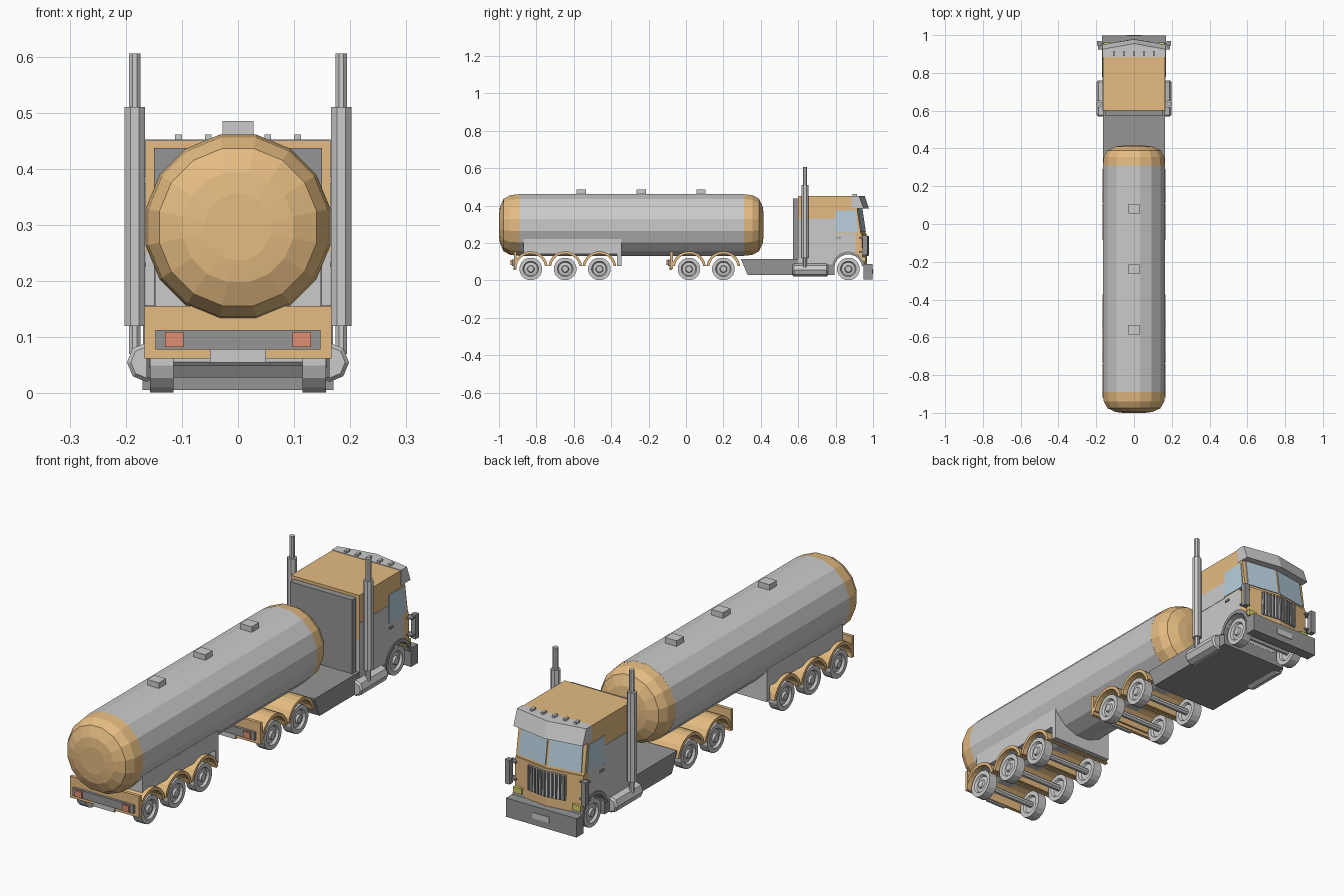
import bpy, bmesh
from math import sin, cos, pi, radians

if "Cube" in bpy.data.objects:
    bpy.data.objects.remove(bpy.data.objects["Cube"])


def material(name, rgb):
    m = bpy.data.materials.new(name)
    m.diffuse_color = (*rgb, 1)
    m.use_nodes = True
    m.node_tree.nodes["Principled BSDF"].inputs["Base Color"].default_value = m.diffuse_color
    return m


ORANGE = material("orange_paint", (0.78, 0.5, 0.22))
GLASS = material("glass", (0.48, 0.63, 0.74))
RED = material("red_lamp", (0.75, 0.28, 0.17))
YELLOW = material("yellow_lamp", (0.7, 0.62, 0.15))
DARK = material("dark_grey", (0.3, 0.3, 0.3))


def loft(name, rings, mat=None, mirror=False):
    """Skin a stack of equal rings and cap both ends."""
    bm = bmesh.new()
    vs = [[bm.verts.new(p) for p in ring] for ring in rings]
    n = len(rings[0])
    for a, b in zip(vs, vs[1:]):
        for i in range(n):
            j = (i + 1) % n
            bm.faces.new((a[i], a[j], b[j], b[i]))
    bm.faces.new(vs[0][::-1])
    bm.faces.new(vs[-1])
    bmesh.ops.recalc_face_normals(bm, faces=bm.faces)
    me = bpy.data.meshes.new(name)
    bm.to_mesh(me)
    bm.free()
    ob = bpy.data.objects.new(name, me)
    bpy.context.collection.objects.link(ob)
    if mat:
        me.materials.append(mat)
    if mirror:
        ob.modifiers.new("mirror", "MIRROR")
    return ob


def box(name, x, y, z, mat=None, mirror=False):
    return loft(name, [[(x[0], y[0], k), (x[1], y[0], k), (x[1], y[1], k), (x[0], y[1], k)]
                       for k in z], mat, mirror)


def side_prism(name, pts, x, mat=None, mirror=False):
    return loft(name, [[(k, y, z) for y, z in pts] for k in x], mat, mirror)


def v_block(name, w, yb, low, high, mat=None):
    """Block with a V-shaped front; low and high are (z, side y, centre y)."""
    return loft(name, [[(-w, yb, z), (w, yb, z), (w, ys, z), (0, yc, z), (-w, ys, z)]
                       for z, ys, yc in (low, high)], mat)


def lathe(name, profile, axis, centre, n, mat=None, mirror=False, phase=0.5):
    """Revolve (position along axis, radius) pairs about an axis."""
    rings = []
    for a, r in profile:
        ring = []
        for i in range(n):
            t = 2 * pi * (i + phase) / n
            u, v = centre[0] + r * cos(t), centre[1] + r * sin(t)
            ring.append({"X": (a, u, v), "Y": (u, a, v), "Z": (u, v, a)}[axis])
        rings.append(ring)
    return loft(name, rings, mat, mirror)


def arch(name, y, r0, r1, x, mat=None, mirror=False):
    def arc(r):
        return [(y + r * cos(radians(8 + 16.4 * i)), 0.065 + r * sin(radians(8 + 16.4 * i)))
                for i in range(11)]
    return side_prism(name, arc(r1) + arc(r0)[::-1], x, mat, mirror)


# Tank barrel, domed ends and hatches
TC = (0, 0.296)
lathe("tank_barrel", [(-0.89, 0.168), (0.31, 0.168)], "Y", TC, 16)
dome = [(0, 0.168), (0.05, 0.163), (0.085, 0.143), (0.105, 0.1), (0.11, 0.06)]
lathe("tank_rear_dome", [(-0.89 - a, r) for a, r in dome], "Y", TC, 16, ORANGE)
lathe("tank_front_dome", [(0.305 + a, r) for a, r in dome], "Y", TC, 16, ORANGE)
for y in (0.08, -0.24, -0.56):
    box("tank_hatch", (-0.028, 0.028), (y - 0.025, y + 0.025), (0.44, 0.485))

# Trailer skirt
side_prism("trailer_skirt", [(-0.87, 0.14), (-0.87, 0.22), (-0.345, 0.22), (-0.345, 0.078),
                             (-0.368, 0.078), (-0.368, 0.14)], (-0.148, 0.148))

# Wheels, axles and mudguards
rim = [(0.125, 0.012), (0.125, 0.036), (0.115, 0.042), (0.115, 0.061), (0.157, 0.061),
       (0.157, 0.042), (0.147, 0.036), (0.15, 0.02), (0.158, 0.016), (0.158, 0.008)]
for y in (-0.83, -0.646, -0.463, 0.016, 0.2, 0.868):
    lathe("wheel", rim, "X", (y, 0.061), 16, None, True)
    lathe("axle", [(-0.127, 0.014), (0.127, 0.014)], "X", (y, 0.061), 8)
    if y < 0.5:
        arch("mudguard", y, 0.077, 0.091, (-0.166, 0.166), ORANGE)

# Rear panels with lamps, for the trailer and the tractor
for y in (-0.905, -0.07):
    box("rear_panel", (-0.167, 0.167), (y - 0.015, y), (0.062, 0.155), ORANGE)
    box("rear_bar", (-0.147, 0.147), (y - 0.026, y - 0.013), (0.078, 0.113), DARK)
    box("tail_lamp", (0.097, 0.13), (y - 0.034, y - 0.024), (0.082, 0.109), RED, True)
    box("rear_plate", (-0.05, 0.05), (y - 0.018, y - 0.005), (0.055, 0.078))

# Tractor chassis
side_prism("chassis", [(0.295, 0.11), (0.33, 0.028), (0.795, 0.028), (0.795, 0.115),
                       (0.295, 0.115)], (-0.163, 0.163), DARK)

# Fuel tanks and exhaust stacks
lathe("fuel_tank", [(0.57, 0.028), (0.578, 0.035), (0.752, 0.035), (0.76, 0.028)], "Y",
      (0.163, 0.055), 8, None, True, 0)
lathe("exhaust_stack", [(0.07, 0.011), (0.12, 0.011), (0.12, 0.02), (0.51, 0.02),
                        (0.51, 0.0115), (0.605, 0.0115)], "Z", (0.184, 0.636), 8, None, True)

# Cab body: rear wall, lower body, nose and upper body
box("cab_rear_wall", (-0.15, 0.15), (0.572, 0.605), (0.115, 0.437), DARK)
lower = box("cab_lower_body", (-0.165, 0.165), (0.6, 0.905), (0.085, 0.252))
nose = v_block("cab_nose", 0.165, 0.903, (0.085, 0.945, 0.968), (0.25, 0.94, 0.965), ORANGE)
v_block("cab_upper_body", 0.165, 0.6, (0.25, 0.935, 0.96), (0.45, 0.905, 0.93), ORANGE)
box("cab_side_panel", (0.16, 0.1665), (0.6, 0.8), (0.25, 0.33), None, True)

# Front wheel openings
cutter = lathe("wheel_opening_cutter", [(-0.3, 0.077), (0.3, 0.077)], "X", (0.868, 0.062), 20)
cutter.hide_render = True
cutter.hide_viewport = True
for ob in (lower, nose):
    b = ob.modifiers.new("wheel_opening", "BOOLEAN")
    b.operation = "DIFFERENCE"
    b.object = cutter
arch("front_wheel_arch", 0.868, 0.075, 0.09, (0.11, 0.169), DARK, True)


# Windscreen panes and side windows
def screen_point(x, z, out):
    return (x, 0.96 - 0.025 * x / 0.165 - 0.15 * (z - 0.25) + out, z)


loft("windscreen_pane", [[screen_point(x, z, out) for x, z in
                          ((0.006, 0.262), (0.152, 0.262), (0.148, 0.385), (0.006, 0.385))]
                         for out in (-0.004, 0.004)], GLASS, True)
side_prism("side_window", [(0.8, 0.255), (0.92, 0.255), (0.908, 0.375), (0.8, 0.375)],
           (0.16, 0.168), GLASS, True)
box("door_handle", (0.164, 0.17), (0.805, 0.83), (0.225, 0.233), DARK, True)

# Sun visor and roof lamps
v_block("sun_visor", 0.167, 0.885, (0.385, 0.95, 0.978), (0.452, 0.925, 0.955))
for i in range(-2, 3):
    box("roof_lamp", (i * 0.053 - 0.006, i * 0.053 + 0.006), (0.89, 0.915), (0.447, 0.461))

# Grille with vertical bars
v_block("grille", 0.09, 0.93, (0.13, 0.96, 0.973), (0.24, 0.957, 0.97))
for i in range(-5, 6):
    x = i * 0.017
    y = 0.973 - abs(x) * 0.15
    box("grille_bar", (x - 0.003, x + 0.003), (y - 0.01, y + 0.006), (0.132, 0.238), DARK)

# Headlamps, bumper and plate
box("headlamp", (0.122, 0.163), (0.93, 0.96), (0.1, 0.125), YELLOW, True)
box("front_bumper", (-0.17, 0.17), (0.95, 0.997), (0.006, 0.088), DARK)
box("front_plate", (-0.04, 0.04), (0.99, 1.0), (0.035, 0.06))

# Door mirrors on arms
box("door_mirror", (0.172, 0.195), (0.945, 0.97), (0.135, 0.24), DARK, True)
for z in (0.15, 0.225):
    box("mirror_arm", (0.155, 0.19), (0.925, 0.955), (z, z + 0.007), DARK, True)
